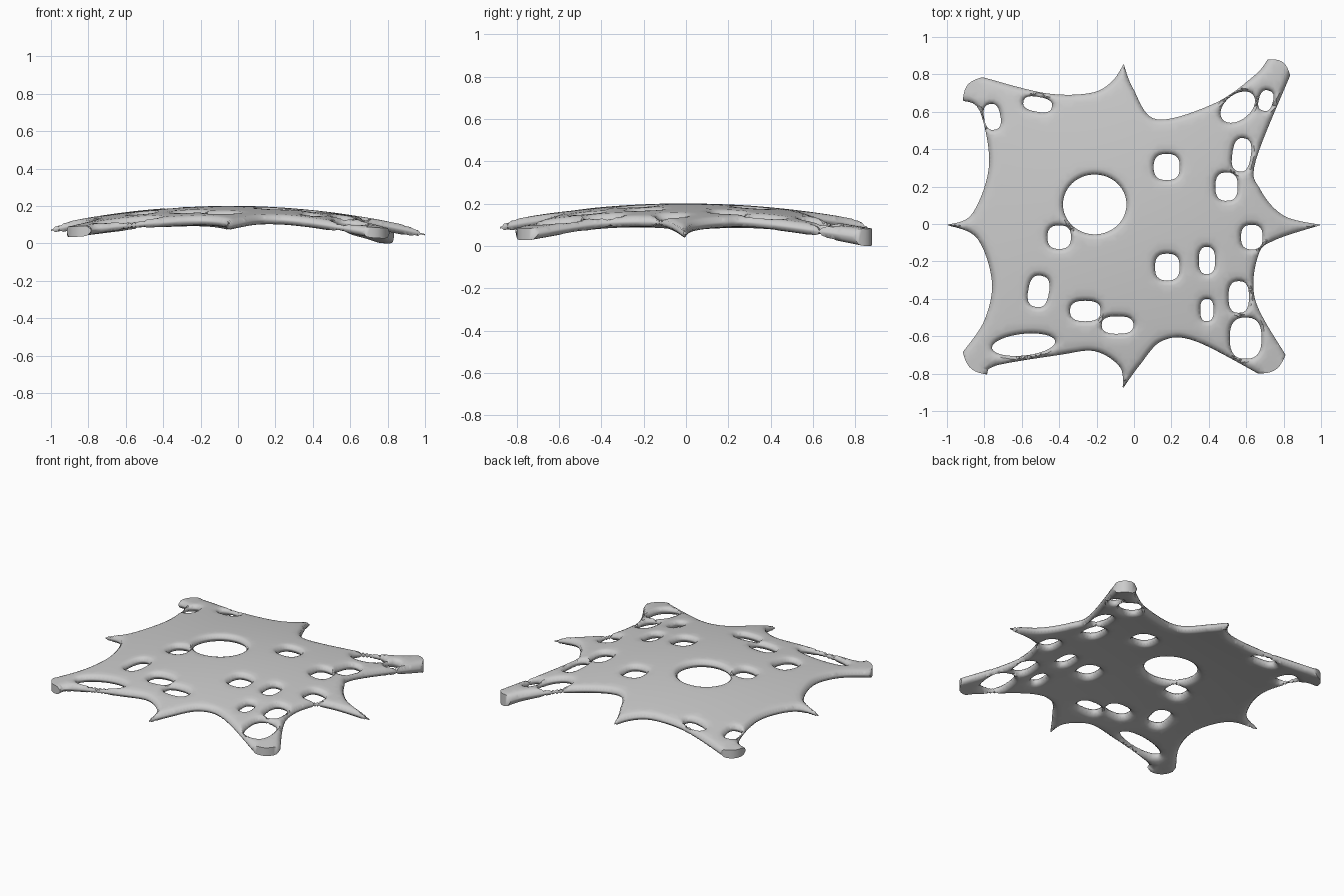
import bpy, math
from mathutils import Vector, kdtree
from mathutils.geometry import delaunay_2d_cdt

if "Cube" in bpy.data.objects:
    bpy.data.objects.remove(bpy.data.objects["Cube"])

# Outline runs, counter-clockwise; each ends where the next begins. Single points start a blunt foot.
RUNS = [
    [(-1, 0), (-.84, -.07), (-.76, -.3), (-.8, -.51)],
    [(-.915, -.68)],
    [(-.785, -.8), (-.74, -.752), (-.4, -.695), (-.21, -.675), (-.075, -.76)],
    [(-.06, -.875), (.03, -.75), (.15, -.62), (.325, -.62)],
    [(.665, -.795)],
    [(.81, -.695), (.648, -.4), (.665, -.16), (.755, -.08)],
    [(1, 0), (.8, .05), (.675, .19), (.65, .34)],
    [(.835, .8)],
    [(.715, .885), (.645, .8), (.43, .65), (.12, .565), (-.005, .73)],
    [(-.055, .86), (-.12, .765), (-.235, .705), (-.475, .705)],
    [(-.81, .79)],
    [(-.915, .665), (-.825, .61), (-.775, .32), (-.865, .06)],
]
# Holes: centre x, y, radius x, y, optional tilt in degrees
HOLES = [
    (-.21, .11, .17, .16), (-.4, -.065, .063, .063), (.175, .31, .07, .07), (.178, -.225, .066, .072),
    (.39, -.19, .044, .073), (.39, -.455, .036, .06), (.495, .205, .06, .076), (.575, .375, .05, .09, -8),
    (.63, -.065, .058, .066), (.56, -.385, .055, .085), (.597, -.605, .085, .11), (-.51, -.355, .056, .085, -10),
    (-.26, -.46, .082, .055), (-.088, -.535, .085, .047), (-.515, .645, .078, .04, -10), (-.758, .578, .044, .07, 10),
    (.705, .665, .038, .056, -15), (.555, .63, .105, .068, 38), (-.59, -.64, .17, .058, 6),
]
STEP = .02


def spline(pts):
    """Catmull-Rom samples through pts (end point left out)."""
    p, out = [Vector(q) for q in pts], []
    n = len(p)
    for i in range(n - 1):
        a, b, c, d = p[max(i - 1, 0)], p[i], p[i + 1], p[min(i + 2, n - 1)]
        m = max(1, round((c - b).length / STEP))
        for t in (j / m for j in range(m)):
            out.append(b + (c - a) * (t / 2) + (2 * a - 5 * b + 4 * c - d) * (t * t / 2)
                       + (3 * b - a - 3 * c + d) * (t ** 3 / 2))
    return out


def foot_arc(a, b):
    """Slightly bulging blunt end."""
    a, b = Vector(a), Vector(b)
    out = Vector((b.y - a.y, a.x - b.x)).normalized()
    return [a.lerp(b, k / 9) + out * .035 * math.sin(math.pi * k / 9) for k in range(9)]


def hole(cx, cy, rx, ry, tilt=0):
    """Ellipse, squared off a little when small."""
    n = max(20, round(math.pi * (rx + ry) / STEP))
    c, s = math.cos(math.radians(tilt)), math.sin(math.radians(tilt))
    e, out = (1 if rx > .1 else .75), []
    for a in (math.tau * (k + .5) / n for k in range(n)):
        u = rx * math.copysign(abs(math.cos(a)) ** e, math.cos(a))
        v = ry * math.copysign(abs(math.sin(a)) ** e, math.sin(a))
        out.append(Vector((cx + c * u - s * v, cy + s * u + c * v)))
    return out


# Boundary loops
outer, blunt = [], []
for i, pts in enumerate(RUNS):
    end = RUNS[(i + 1) % len(RUNS)][0]
    run = foot_arc(pts[0], end) if len(pts) == 1 else spline(pts + [end])
    outer += run
    blunt += [len(pts) == 1] * len(run)
segs, verts, edges, soft, rim = [], [], [], [], []
for li, lp in enumerate([outer] + [hole(*h) for h in HOLES]):
    base, n = len(verts), len(lp)
    for i in range(n):
        a, b = lp[i], lp[(i + 1) % n]
        segs.append((a.x, a.y, b.x, b.y))
        edges.append((base + i, base + (i + 1) % n))
        fine = [a.lerp(b, k / 5) for k in range(6)]
        rim += fine
        if li or not blunt[i]:
            soft += fine
    verts += lp


def distance_to(pts):
    kd = kdtree.KDTree(len(pts))
    for i, q in enumerate(pts):
        kd.insert((q.x, q.y, 0), i)
    kd.balance()
    return lambda q: kd.find((q.x, q.y, 0))[2]


soft_dist, edge_dist = distance_to(soft), distance_to(rim)


def inside(q):
    x, y, r = q.x, q.y, False
    for ax, ay, bx, by in segs:
        if (ay > y) != (by > y) and x < ax + (bx - ax) * (y - ay) / (by - ay):
            r = not r
    return r


# Rings that follow every edge for the rounded rim, then a plain interior grid
extra = []
for off in (.006, .016, .03):
    for ax, ay, bx, by in segs:
        nrm = Vector((ay - by, bx - ax)).normalized()
        for sgn in (1, -1):
            q = Vector(((ax + bx) / 2, (ay + by) / 2)) + nrm * off * sgn
            if edge_dist(q) > off * .85 and inside(q):
                extra.append(q)
for i in range(-32, 33):
    for j in range(-32, 33):
        q = Vector((i * .031 + .003, j * .031 + .003))
        if edge_dist(q) > .043 and inside(q):
            extra.append(q)
vs, _, tris, *_ = delaunay_2d_cdt(verts + extra, edges, [], 0, 1e-5)
tris = [t for t in tris if inside((vs[t[0]] + vs[t[1]] + vs[t[2]]) / 3)]


def mid_height(q):
    """Gentle dome, falling towards the feet."""
    return .173 * (1 - .66 * q.x ** 2) * (1 - .66 * q.y ** 2) - .012 * q.x


def half_thickness(q):
    full = .028 + .014 * max(0, 1 - (q - Vector((.78, .85))).length / .3)
    u = 1 - min(soft_dist(q) / .04, 1)
    return max(.004, full * math.sqrt(max(0, 1 - u * u)))


# Top and bottom skins joined by a narrow rim
n = len(vs)
coords = [(q.x, q.y, mid_height(q) + s * half_thickness(q)) for s in (1, -1) for q in vs]
faces, sides = [], set()
for a, b, c in tris:
    faces += [(a, b, c), (c + n, b + n, a + n)]
    sides |= {(a, b), (b, c), (c, a)}
faces += [(b, a, a + n, b + n) for a, b in sides if (b, a) not in sides]
used = sorted({i for f in faces for i in f})
remap = {old: new for new, old in enumerate(used)}
ground = min(coords[i][2] for i in used)
ys = [coords[i][1] for i in used]
mid_y = (max(ys) + min(ys)) / 2
mesh = bpy.data.meshes.new("perforated_canopy")
mesh.from_pydata([(coords[i][0], coords[i][1] - mid_y, coords[i][2] - ground) for i in used], [],
                 [[remap[i] for i in f] for f in faces])
canopy = bpy.data.objects.new("perforated_canopy", mesh)
bpy.context.collection.objects.link(canopy)
bpy.context.view_layer.objects.active = canopy
canopy.select_set(True)
bpy.ops.object.shade_smooth_by_angle(angle=math.radians(50))
